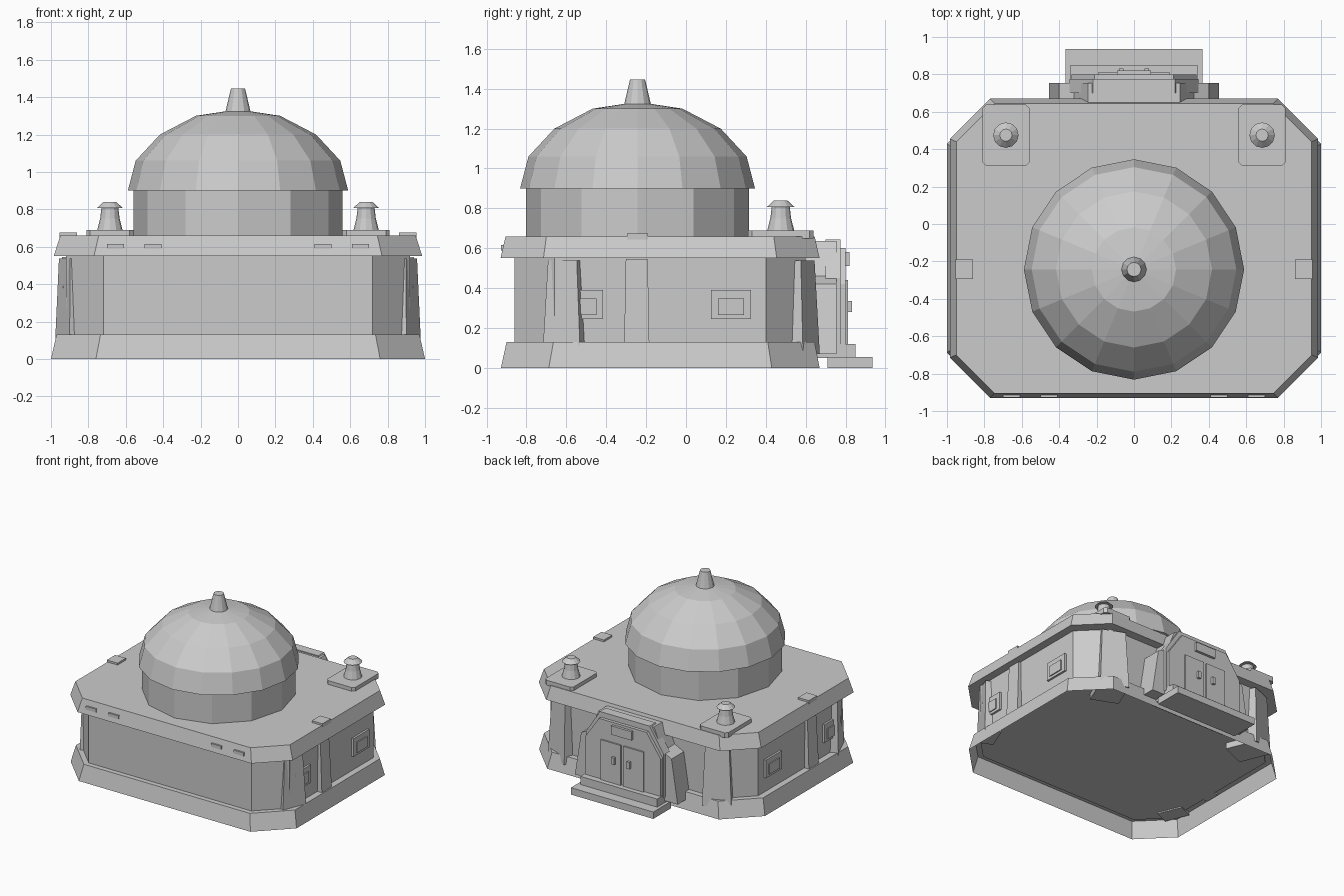
import bpy
import bmesh
from math import cos, sin, pi, radians
from mathutils import Matrix, Vector

if "Cube" in bpy.data.objects:
    bpy.data.objects.remove(bpy.data.objects["Cube"], do_unlink=True)

STONE = (0.6, 0.6, 0.6, 1.0)
stone = bpy.data.materials.new("grey stone")
stone.use_nodes = True
stone.diffuse_color = STONE
stone.node_tree.nodes["Principled BSDF"].inputs["Base Color"].default_value = STONE


def loft(name, rings, matrix=None, open_base=False):
    """Skin a stack of equal-length rings and cap the ends."""
    bm = bmesh.new()
    loops = [[bm.verts.new(p) for p in ring] for ring in rings]
    for a, b in zip(loops, loops[1:]):
        for i in range(len(a)):
            j = (i + 1) % len(a)
            bm.faces.new((a[i], a[j], b[j], b[i]))
    if not open_base:
        bm.faces.new(loops[0])
    bm.faces.new(loops[-1])
    if matrix:
        bm.transform(matrix)
    bmesh.ops.recalc_face_normals(bm, faces=bm.faces)
    mesh = bpy.data.meshes.new(name)
    bm.to_mesh(mesh)
    bm.free()
    mesh.materials.append(stone)
    obj = bpy.data.objects.new(name, mesh)
    bpy.context.collection.objects.link(obj)
    return obj


def octagon(hx, y0, y1, cut, z):
    """Rectangle with chamfered corners at height z."""
    return [(-hx + cut, y0, z), (hx - cut, y0, z), (hx, y0 + cut, z), (hx, y1 - cut, z),
            (hx - cut, y1, z), (-hx + cut, y1, z), (-hx, y1 - cut, z), (-hx, y0 + cut, z)]


def revolve(name, profile, x, y, sides):
    rings = [[(x + r * cos(2 * pi * i / sides), y + r * sin(2 * pi * i / sides), z)
              for i in range(sides)] for r, z in profile]
    return loft(name, rings)


def box(name, x0, x1, y0, y1, z0, z1):
    rings = [[(x0, y0, z), (x1, y0, z), (x1, y1, z), (x0, y1, z)] for z in (z0, z1)]
    return loft(name, rings)


def slab(name, half, y0, y1):
    """Extrude a mirrored x-z outline from y0 to y1."""
    outline = half + [(-x, z) for x, z in reversed(half)]
    return loft(name, [[(x, y, z) for x, z in outline] for y in (y0, y1)])


def pier(name, x, y, angle, root, z0, z1, low, high):
    """Tapered pier facing outwards; low and high give half width and depth."""
    rings = [[(-root, -w, z), (d, -w, z), (d, w, z), (-root, w, z)]
             for (w, d), z in ((low, z0), (high, z1))]
    turn = Matrix.Translation(Vector((x, y, 0))) @ Matrix.Rotation(radians(angle), 4, "Z")
    return loft(name, rings, turn)


# Main building tiers, hollow under the plinth
loft("plinth", [octagon(1.0, -0.928, 0.67, 0.24, 0), octagon(0.97, -0.9, 0.645, 0.235, 0.13)],
     open_base=True)
loft("walls", [octagon(0.92, -0.86, 0.6, 0.2, 0.12), octagon(0.92, -0.86, 0.6, 0.2, 0.56)])
loft("cornice", [octagon(0.985, -0.93, 0.67, 0.215, 0.55),
                 octagon(0.95, -0.905, 0.645, 0.205, 0.66)])

# Dome on its drum
CY = -0.243
revolve("drum", [(0.56, 0.65), (0.56, 0.91)], 0, CY, 12)
revolve("dome", [(0.589, 0.9), (0.547, 1.06), (0.417, 1.2), (0.225, 1.3), (0.06, 1.325)],
        0, CY, 16)
revolve("finial", [(0.07, 1.31), (0.038, 1.445)], 0, CY, 12)

# Parts repeated on the left and right
for side, s in (("left", 1), ("right", -1)):
    def flip(a, b):
        return sorted((s * a, s * b))

    # Roof pad and vent
    cx = s * 0.685
    pad = [[(x + cx, y, z) for x, y, z in octagon(0.125, 0.31, 0.64, 0.02, z)]
           for z in (0.65, 0.69)]
    loft(side + "_roof_pad", pad)
    revolve(side + "_roof_vent", [(0.07, 0.68), (0.052, 0.75), (0.045, 0.81)], cx, 0.475, 12)
    revolve(side + "_vent_cap", [(0.068, 0.808), (0.033, 0.84)], cx, 0.475, 12)

    # Roof edge block and cornice plates
    box(side + "_roof_block", *flip(0.86, 0.955), -0.295, -0.19, 0.64, 0.675)
    for n, x in enumerate((0.41, 0.61)):
        box(f"{side}_cornice_plate_{n + 1}", *flip(x, x + 0.09), -0.928, -0.9, 0.588, 0.615)

    # Wall piers
    face = 0 if s > 0 else 180
    pier(side + "_middle_pier", s * 0.92, -0.247, face, 0.08, 0.12, 0.545,
         (0.063, 0.04), (0.055, 0.02))
    pier(side + "_front_pier", s * 0.896, -0.607, face - s * 22.5, 0.08, 0.11, 0.538,
         (0.1, 0.046), (0.078, 0.034))
    pier(side + "_back_pier", s * 0.69, 0.578, 90 - s * 22.5, 0.2, 0.07, 0.538,
         (0.11, 0.055), (0.09, 0.035))

    # Side windows
    for place, y in (("front", -0.515), ("back", 0.225)):
        box(f"{side}_{place}_window_frame", *flip(0.9, 0.936), y - 0.1, y + 0.1, 0.245, 0.39)
        box(f"{side}_{place}_window_pane", *flip(0.92, 0.944), y - 0.065, y + 0.065,
            0.265, 0.348)

    # Door leaf and handle
    box(side + "_door_leaf", *flip(0.012, 0.19), 0.78, 0.812, 0.12, 0.44)
    box(side + "_door_handle", *flip(0.055, 0.08), 0.8, 0.832, 0.28, 0.335)

# Rear entrance
slab("porch_surround", [(0.455, 0.07), (0.4, 0.42), (0.32, 0.46), (0.245, 0.635)], 0.58, 0.755)
slab("door_arch", [(0.345, 0.1), (0.345, 0.45), (0.22, 0.643)], 0.7, 0.775)
slab("door_surround", [(0.335, 0.1), (0.335, 0.42), (0.21, 0.6)], 0.7, 0.8)
box("door_plaque", -0.09, 0.09, 0.78, 0.82, 0.51, 0.58)
box("upper_step", -0.34, 0.34, 0.6, 0.85, 0.05, 0.12)
box("lower_step", -0.365, 0.365, 0.71, 0.935, 0, 0.055)
